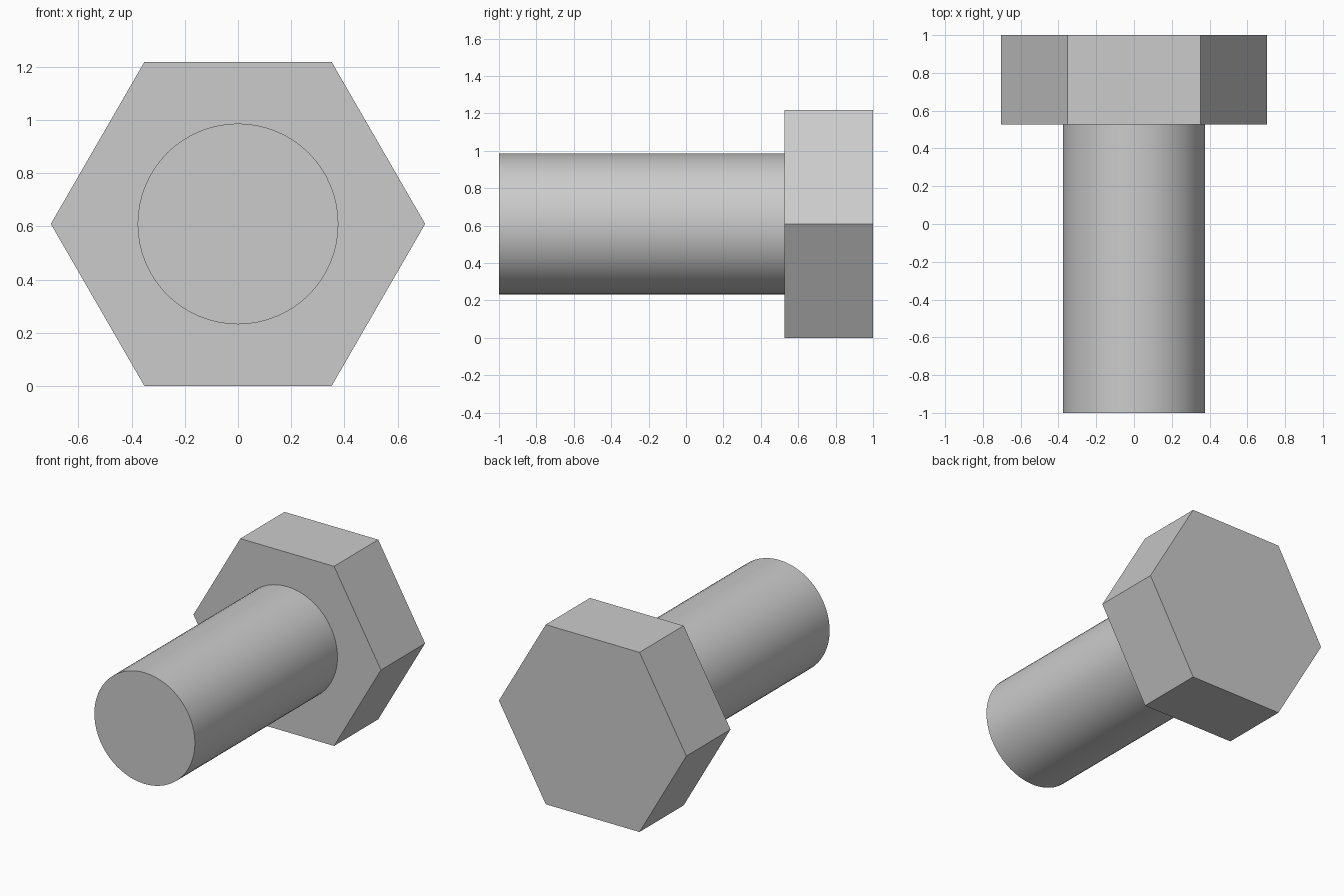
import bpy, bmesh, math
from mathutils import Matrix

cube = bpy.data.objects.get("Cube")
if cube:
    bpy.data.objects.remove(cube, do_unlink=True)

HEAD_R = 0.703
AXIS_Z = HEAD_R * math.cos(math.pi / 6)

# Single plain steel colour
steel = bpy.data.materials.new("steel_grey")
steel.use_nodes = True
colour = (0.6, 0.6, 0.6, 1)
steel.diffuse_color = colour
steel.node_tree.nodes["Principled BSDF"].inputs["Base Color"].default_value = colour


def prism(name, sides, radius, y0, y1, smooth=False):
    """Capped prism along y, with a corner pointing along x."""
    bm = bmesh.new()
    place = (Matrix.Translation((0, (y0 + y1) / 2, AXIS_Z))
             @ Matrix.Rotation(math.pi / 2, 4, "X")
             @ Matrix.Rotation(math.pi / 2, 4, "Z"))
    bmesh.ops.create_cone(bm, cap_ends=True, segments=sides, radius1=radius,
                          radius2=radius, depth=y1 - y0, matrix=place)
    mesh = bpy.data.meshes.new(name)
    bm.to_mesh(mesh)
    bm.free()
    mesh.materials.append(steel)
    obj = bpy.data.objects.new(name, mesh)
    bpy.context.collection.objects.link(obj)
    if smooth:
        bpy.ops.object.select_all(action="DESELECT")
        obj.select_set(True)
        bpy.context.view_layer.objects.active = obj
        bpy.ops.object.shade_smooth_by_angle(angle=math.radians(30))
    return obj


# Hexagonal head at the back, round shank reaching to the front
prism("hex_head", 6, HEAD_R, 0.527, 1.0)
prism("shank", 64, 0.377, -1.0, 0.527, smooth=True)
